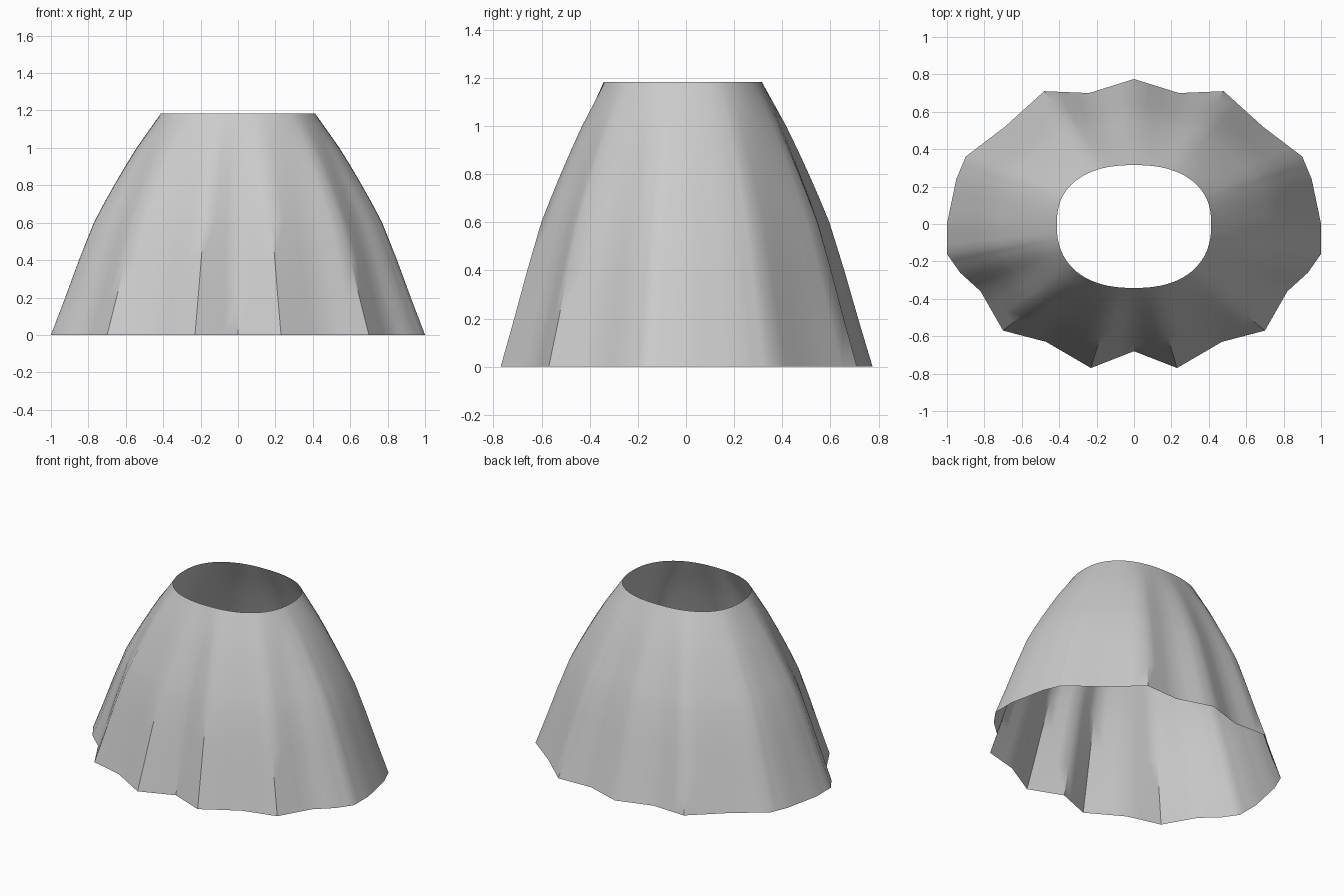
import bpy
import bmesh
from math import atan2, cos, sin, radians
from mathutils import Vector

if "Cube" in bpy.data.objects:
    bpy.data.objects.remove(bpy.data.objects["Cube"])

# Pleated hem, left half from centre front to centre back
HALF_HEM = [(0, -0.68), (0.23, -0.77), (0.47, -0.63), (0.70, -0.57),
            (0.82, -0.36), (0.93, -0.26), (1.0, -0.16), (1.0, 0.0),
            (0.95, 0.24), (0.90, 0.36), (0.69, 0.52), (0.48, 0.71),
            (0.24, 0.70), (0, 0.775)]
# Height and flare (1 = hem, 0 = waist) of each ring
RINGS = [(0, 1), (0.2, 0.87), (0.4, 0.745), (0.6, 0.61), (0.7, 0.52),
         (0.8, 0.425), (0.9, 0.325), (1.0, 0.22), (1.1, 0.1), (1.183, 0)]
STEPS = 3


def waist_point(p):
    """Rounded oval waist point in the same direction as a hem point."""
    a = atan2(p.y, p.x)
    rx, ry = 0.413, 0.315 if p.y > 0 else 0.342
    n = 2.35
    r = (abs(cos(a) / rx) ** n + abs(sin(a) / ry) ** n) ** (-1 / n)
    return Vector((r * cos(a), r * sin(a)))


# Mirror the hem and divide each straight run
half = [Vector(p) for p in HALF_HEM]
loop = half + [Vector((-p.x, p.y)) for p in reversed(half[1:-1])]
hem = [p.lerp(loop[(i + 1) % len(loop)], s / STEPS)
       for i, p in enumerate(loop) for s in range(STEPS)]

# Loft the skirt from hem to waist as an open sheet
bm = bmesh.new()
rings = []
for z, flare in RINGS:
    ring = []
    for p in hem:
        q = waist_point(p).lerp(p, flare)
        ring.append(bm.verts.new((q.x, q.y, z)))
    rings.append(ring)
count = len(hem)
for low, high in zip(rings, rings[1:]):
    for i in range(count):
        j = (i + 1) % count
        bm.faces.new((low[i], low[j], high[j], high[i]))

mesh = bpy.data.meshes.new("skirt")
bm.to_mesh(mesh)
bm.free()
skirt = bpy.data.objects.new("skirt", mesh)
bpy.context.collection.objects.link(skirt)

# Plain grey cloth
cloth = bpy.data.materials.new("grey cloth")
cloth.use_nodes = True
colour = (0.6, 0.6, 0.6, 1)
cloth.diffuse_color = colour
cloth.node_tree.nodes["Principled BSDF"].inputs["Base Color"].default_value = colour
mesh.materials.append(cloth)

bpy.context.view_layer.objects.active = skirt
skirt.select_set(True)
bpy.ops.object.shade_smooth_by_angle(angle=radians(40))
